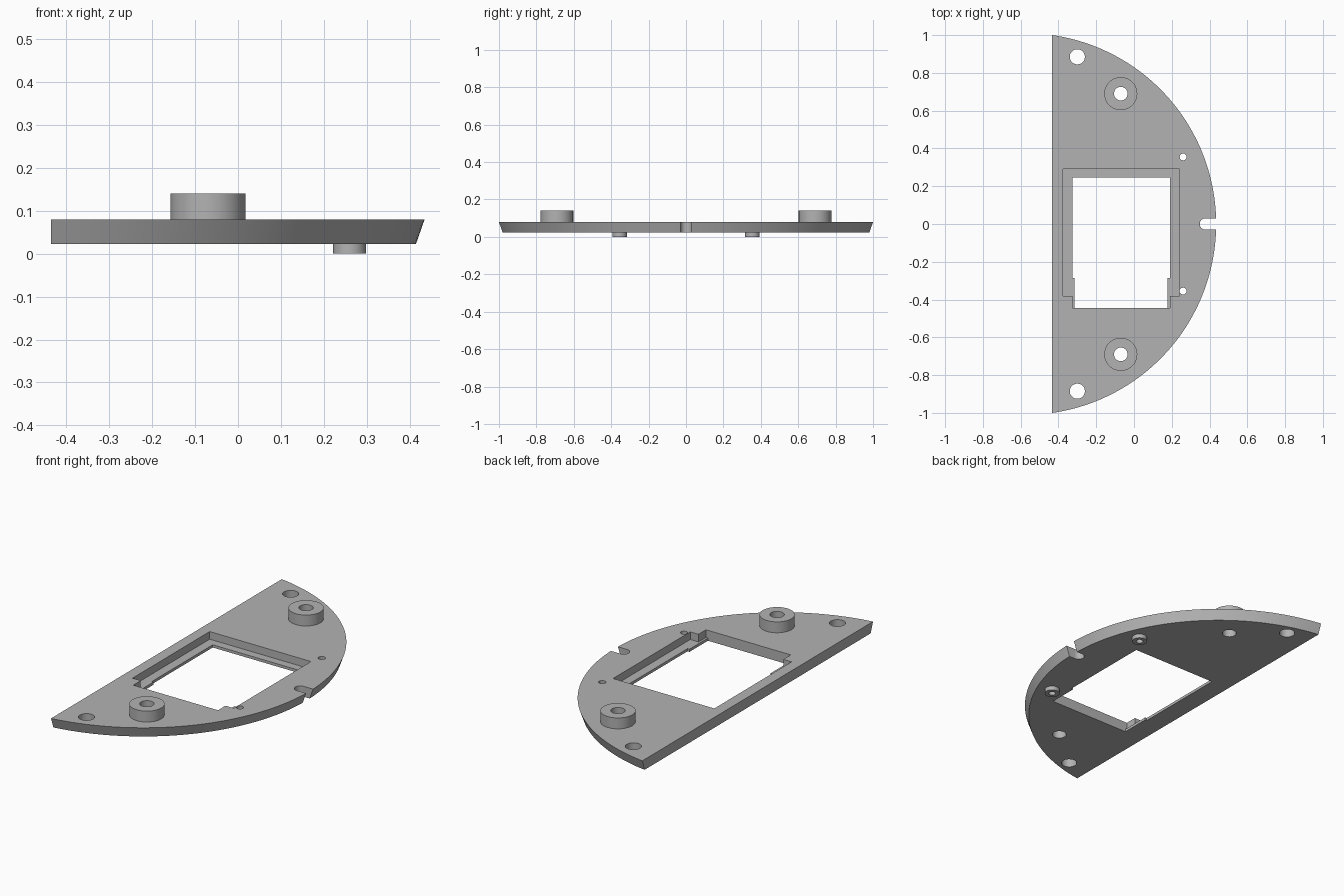
import bpy, bmesh, math

cube = bpy.data.objects.get("Cube")
if cube:
    bpy.data.objects.remove(cube, do_unlink=True)

grey = bpy.data.materials.new("plain grey")
grey.use_nodes = True
colour = (0.45, 0.45, 0.45, 1)
grey.diffuse_color = colour
grey.node_tree.nodes["Principled BSDF"].inputs["Base Color"].default_value = colour

Z0, Z1, TOP, LEDGE = 0.023, 0.08, 0.14, 0.038
FLAT_X, ARC_X = -0.435, -0.575


def make(name, bm):
    bmesh.ops.recalc_face_normals(bm, faces=bm.faces)
    mesh = bpy.data.meshes.new(name)
    bm.to_mesh(mesh)
    bm.free()
    mesh.materials.append(grey)
    obj = bpy.data.objects.new(name, mesh)
    bpy.context.collection.objects.link(obj)
    return obj


def loft(name, low, high, z0, z1):
    """Solid between two outlines with the same point count."""
    bm = bmesh.new()
    a = [bm.verts.new((x, y, z0)) for x, y in low]
    b = [bm.verts.new((x, y, z1)) for x, y in high]
    bm.faces.new(a)
    bm.faces.new(b)
    for i in range(len(a)):
        j = (i + 1) % len(a)
        bm.faces.new((a[i], a[j], b[j], b[i]))
    return make(name, bm)


def circle(x, y, r, n=48):
    return [(x + r * math.cos(math.tau * i / n), y + r * math.sin(math.tau * i / n)) for i in range(n)]


def segment(r, n=96):
    """Arc closed by the straight edge."""
    end = math.acos((FLAT_X - ARC_X) / r)
    return [(ARC_X + r * math.cos(t), r * math.sin(t))
            for t in (end * (2 * i / n - 1) for i in range(n + 1))]


def stepped(x0, x1, y1, step_y, nx0, nx1, y0):
    """Wide rectangle with a narrower one below it."""
    return [(x0, y1), (x0, step_y), (nx0, step_y), (nx0, y0),
            (nx1, y0), (nx1, step_y), (x1, step_y), (x1, y1)]


def cut(obj, outline, z0=-0.1, z1=0.3):
    cutter = loft("cutter", outline, outline, z0, z1)
    cutter.hide_render = True
    mod = obj.modifiers.new("cut", 'BOOLEAN')
    mod.operation, mod.solver, mod.object = 'DIFFERENCE', 'EXACT', cutter
    bpy.context.view_layer.objects.active = obj
    bpy.ops.object.modifier_apply(modifier=mod.name)
    bpy.data.objects.remove(cutter, do_unlink=True)


def ring(name, x, y, outer, inner, z0, z1):
    obj = loft(name, circle(x, y, outer), circle(x, y, outer), z0, z1)
    cut(obj, circle(x, y, inner))
    return obj


# Tapered half-moon plate
plate = loft("base_plate", segment(0.99), segment(1.01), Z0, Z1)

# Window with a recessed ledge
cut(plate, stepped(-0.375, 0.24, 0.29, -0.38, -0.325, 0.19, -0.445), LEDGE)
cut(plate, stepped(-0.325, 0.19, 0.245, -0.285, -0.315, 0.178, -0.445))

# Round-ended slot in the rim
slot = [(0.378 + 0.03 * math.cos(t), 0.03 * math.sin(t))
        for t in (math.pi * (0.5 + i / 16) for i in range(17))]
cut(plate, slot + [(0.6, -0.03), (0.6, 0.03)])

# Mirrored holes, upper bosses and lower spacers
parts = [plate]
for side, s in (("back", 1), ("front", -1)):
    cut(plate, circle(-0.3, s * 0.885, 0.04))
    cut(plate, circle(-0.07, s * 0.69, 0.036))
    cut(plate, circle(0.26, s * 0.355, 0.018))
    parts.append(ring(side + "_boss", -0.07, s * 0.69, 0.0875, 0.036, Z1, TOP))
    parts.append(ring(side + "_spacer", 0.26, s * 0.355, 0.0385, 0.018, 0, Z0))

bpy.ops.object.select_all(action='DESELECT')
for obj in parts:
    obj.select_set(True)
bpy.context.view_layer.objects.active = plate
bpy.ops.object.shade_smooth_by_angle(angle=math.radians(30))
